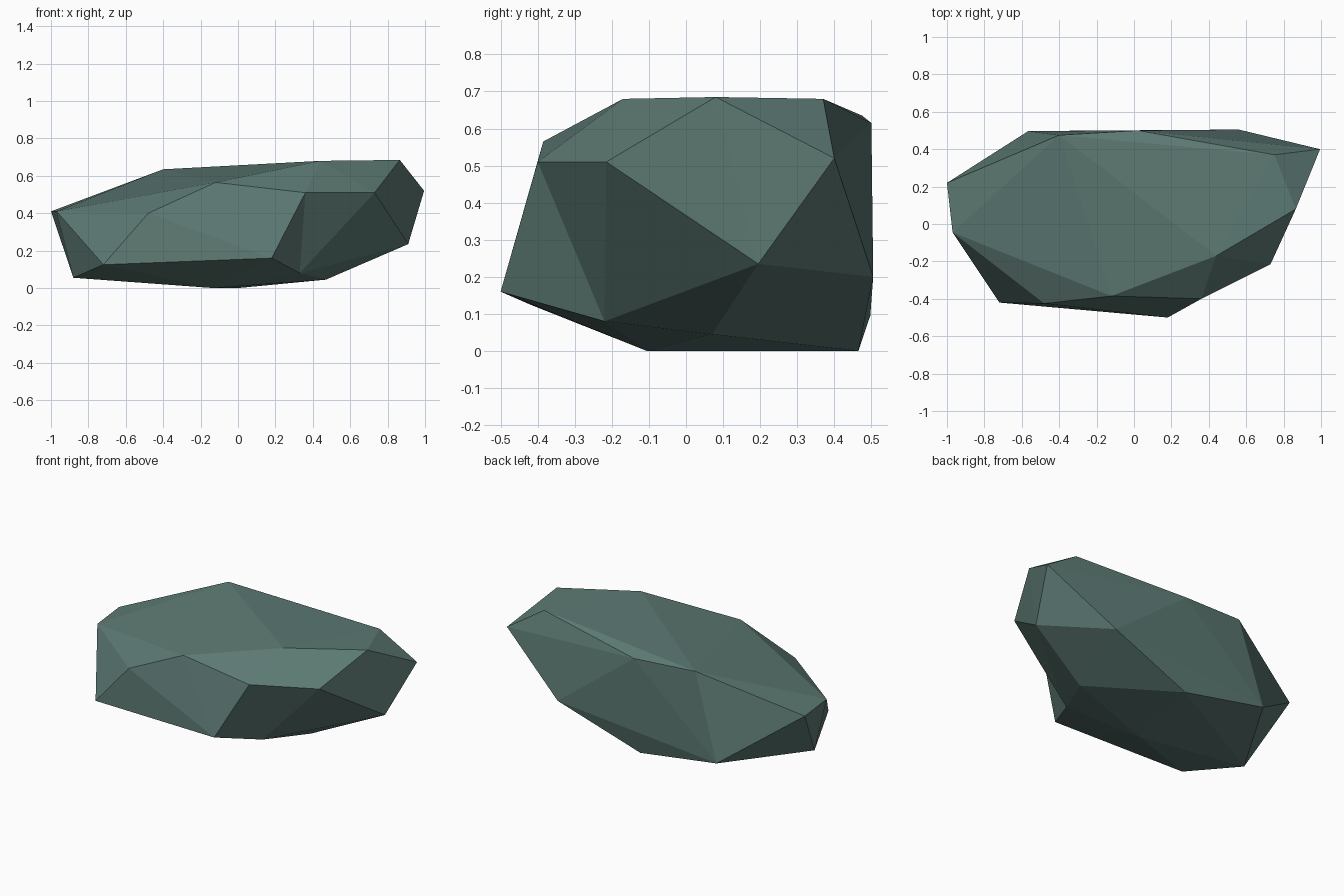
import bpy, bmesh

if "Cube" in bpy.data.objects:
    bpy.data.objects.remove(bpy.data.objects["Cube"])

# Corner points of the boulder, grouped by region
TOP = [(-0.40, 0.475, 0.635), (0.44, -0.17, 0.68), (0.865, 0.08, 0.685),
       (0.75, 0.37, 0.68), (0.02, 0.50, 0.615), (-0.12, -0.385, 0.565)]
SIDE = [(-1.0, 0.22, 0.41), (-0.97, -0.045, 0.41), (-0.48, -0.425, 0.40),
        (0.995, 0.40, 0.52), (-0.72, -0.42, 0.125), (0.56, 0.505, 0.20),
        (-0.565, 0.497, 0.095)]
BOTTOM = [(0.47, 0.07, 0.045), (-0.13, -0.105, 0.0), (0.0, 0.465, 0.0),
          (-0.88, -0.05, 0.055)]
# Chipped front corner: low_front, upper_left, upper_right, right, inner
CHIP = [(0.18, -0.50, 0.16), (0.36, -0.40, 0.51), (0.73, -0.215, 0.51),
        (0.91, 0.195, 0.235), (0.33, -0.22, 0.08)]

# Faceted boulder body as a hull
bm = bmesh.new()
for p in TOP + SIDE + BOTTOM:
    bm.verts.new(p)
chip = [bm.verts.new(p) for p in CHIP]
bmesh.ops.convex_hull(bm, input=bm.verts[:])

# Swap the hull faces bridging the chip for ones sinking to its inner point
low, left, right, side, inner = chip
bridge = [f for f in bm.faces
          if set(f.verts) in ({low, left, right}, {low, right, side}, {low, side, inner})]
bmesh.ops.delete(bm, geom=bridge, context='FACES')
for a, b in ((low, left), (left, right), (right, side)):
    tri = (a, inner, b)
    if not bm.faces.get(tri):
        bm.faces.new(tri)
bmesh.ops.recalc_face_normals(bm, faces=bm.faces[:])

mesh = bpy.data.meshes.new("boulder")
bm.to_mesh(mesh)
bm.free()
boulder = bpy.data.objects.new("boulder", mesh)
bpy.context.collection.objects.link(boulder)

# Single stone colour
stone = bpy.data.materials.new("grey_green_stone")
stone.diffuse_color = (0.107, 0.190, 0.170, 1)
stone.use_nodes = True
stone.node_tree.nodes["Principled BSDF"].inputs["Base Color"].default_value = stone.diffuse_color
mesh.materials.append(stone)
